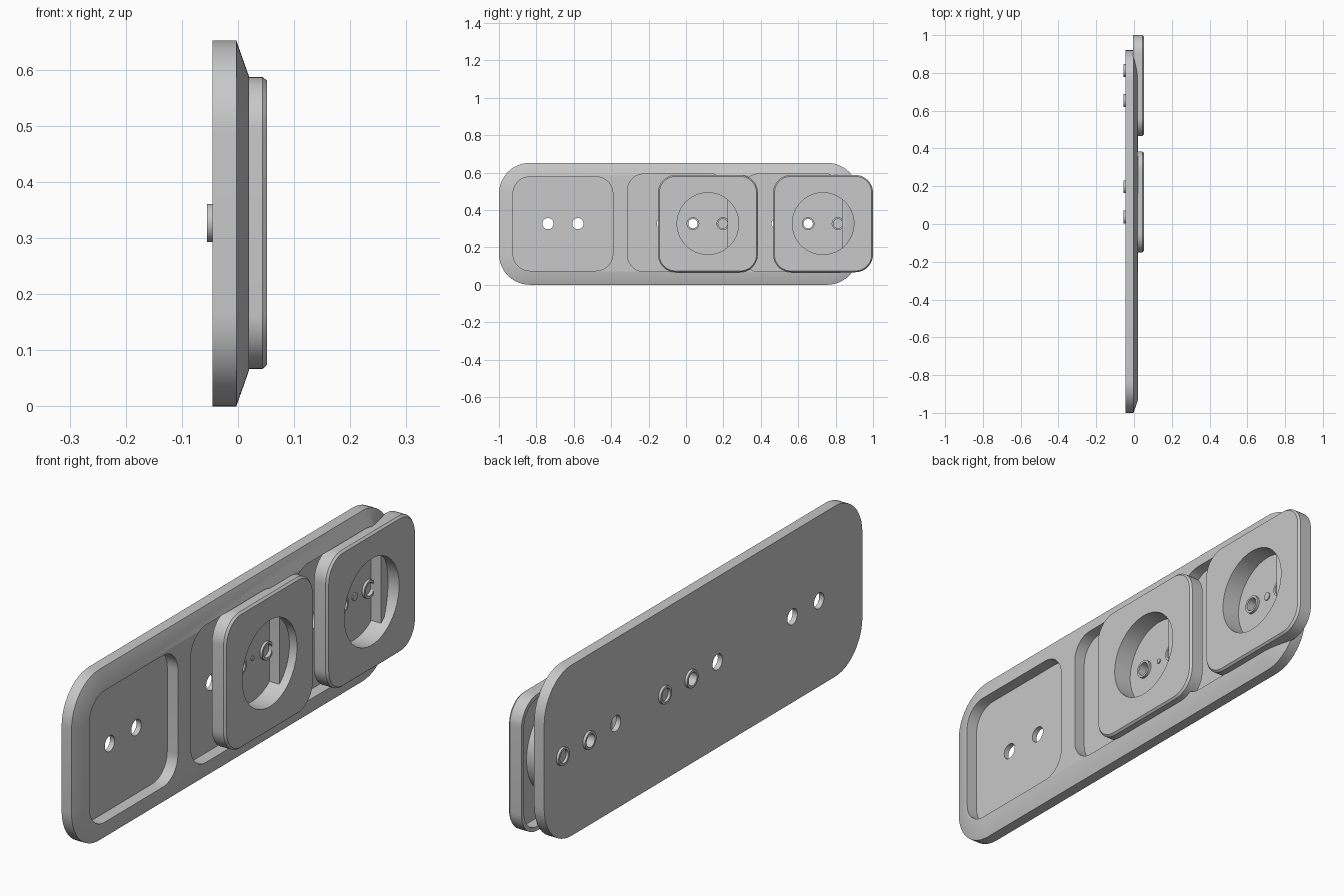
import bpy, bmesh, math

cube = bpy.data.objects.get("Cube")
if cube:
    bpy.data.objects.remove(cube)

STEPS = 12                      # segments per rounded corner
COUNT = 4 * (STEPS + 1)
MID_Z = 0.327

grey = bpy.data.materials.new("light grey plastic")
grey.use_nodes = True
grey.diffuse_color = (0.58, 0.58, 0.58, 1)
grey.node_tree.nodes["Principled BSDF"].inputs["Base Color"].default_value = (0.58, 0.58, 0.58, 1)


def rect(x, y, z, hy, hz, r):
    """Rounded rectangle facing x."""
    pts = []
    for k, (sy, sz) in enumerate(((1, 1), (-1, 1), (-1, -1), (1, -1))):
        for i in range(STEPS + 1):
            a = math.pi / 2 * (k + i / STEPS)
            pts.append((x, y + sy * (hy - r) + r * math.cos(a), z + sz * (hz - r) + r * math.sin(a)))
    return pts


def circle(x, y, z, r):
    """Circle whose points pair up with those of a rounded rectangle."""
    start = math.pi / 4 - math.pi * STEPS / COUNT
    return [(x, y + r * math.cos(start + math.tau * i / COUNT),
             z + r * math.sin(start + math.tau * i / COUNT)) for i in range(COUNT)]


def loft(name, rings, closed=False):
    """Skin a row of rings; cap the ends, or join last to first when closed."""
    bm = bmesh.new()
    loops = [[bm.verts.new(p) for p in ring] for ring in rings]
    pairs = list(zip(loops, loops[1:]))
    if closed:
        pairs.append((loops[-1], loops[0]))
    else:
        bm.faces.new(loops[0])
        bm.faces.new(loops[-1])
    for a, b in pairs:
        for i in range(COUNT):
            j = (i + 1) % COUNT
            bm.faces.new((a[i], a[j], b[j], b[i]))
    bmesh.ops.recalc_face_normals(bm, faces=bm.faces)
    mesh = bpy.data.meshes.new(name)
    bm.to_mesh(mesh)
    bm.free()
    mesh.materials.append(grey)
    obj = bpy.data.objects.new(name, mesh)
    bpy.context.collection.objects.link(obj)
    return obj


def cylinder(name, x0, x1, y, r):
    return loft(name, [circle(x0, y, MID_Z, r), circle(x1, y, MID_Z, r)])


def cut(obj, cutters):
    for c in cutters:
        mod = obj.modifiers.new("cut", 'BOOLEAN')
        mod.operation = 'DIFFERENCE'
        mod.solver = 'EXACT'
        mod.object = c
    bpy.context.view_layer.update()
    dg = bpy.context.evaluated_depsgraph_get()
    mesh = bpy.data.meshes.new_from_object(obj.evaluated_get(dg))
    obj.modifiers.clear()
    obj.data = mesh
    for c in cutters:
        bpy.data.objects.remove(c)


parts = []
PIN = 0.08                      # half the distance between the pin holes

# Long back plate with a sloped front rim
PLATE_Y = -0.04
plate = loft("back_plate", [
    rect(-0.045, PLATE_Y, 0.326, 0.96, 0.326, 0.165),
    rect(-0.003, PLATE_Y, 0.326, 0.96, 0.326, 0.165),
    rect(0.02, PLATE_Y, 0.326, 0.895, 0.261, 0.1)])

# Three recesses, each with two pin holes through its floor
cutters = []
for y, top, bottom in ((-0.658, 0.577, 0.075), (-0.046, 0.593, 0.07), (0.568, 0.593, 0.07)):
    z, hz = (top + bottom) / 2, (top - bottom) / 2
    cutters.append(loft("recess_cutter", [
        rect(-0.025, y, z, 0.267, hz, 0.09), rect(0.1, y, z, 0.267, hz, 0.09)]))
    for s in (-1, 1):
        cutters.append(cylinder("hole_cutter", -0.1, 0.05, y + s * PIN, 0.03))
cut(plate, cutters)
parts.append(plate)

# Two hollow socket covers with a round cup, pin tubes and a centre screw
FLOOR = -0.022
for side, y, screw_r in (("middle", 0.117, 0.009), ("end", 0.733, 0.015)):
    def frame(x, inset):
        return rect(x, y, MID_Z, 0.267 - inset, 0.26 - inset, 0.095 - inset)

    cover = loft(side + "_socket_cover", [
        circle(FLOOR, y, MID_Z, 0.165), circle(0.052, y, MID_Z, 0.165),
        frame(0.052, 0.007), frame(0.044, 0), frame(-0.005, 0),
        frame(-0.005, 0.016), frame(0.036, 0.016),
        circle(0.036, y, MID_Z, 0.178), circle(FLOOR - 0.012, y, MID_Z, 0.178)])
    cut(cover, [cylinder("pin_cutter", -0.1, 0.04, y + s * PIN, 0.03) for s in (-1, 1)])
    parts.append(cover)
    for label, s in (("left", 1), ("right", -1)):
        c = y + s * PIN
        parts.append(loft(f"{side}_{label}_pin_tube", [
            circle(-0.055, c, MID_Z, 0.034), circle(FLOOR + 0.01, c, MID_Z, 0.034),
            circle(FLOOR + 0.01, c, MID_Z, 0.025), circle(-0.055, c, MID_Z, 0.025)], True))
    parts.append(cylinder(side + "_centre_screw", FLOOR - 0.004, FLOOR + 0.004, y, screw_r))

# Smooth the rounded sides and keep the edges crisp
bpy.ops.object.select_all(action='DESELECT')
for p in parts:
    p.select_set(True)
bpy.context.view_layer.objects.active = plate
bpy.ops.object.shade_smooth_by_angle(angle=math.radians(25))
